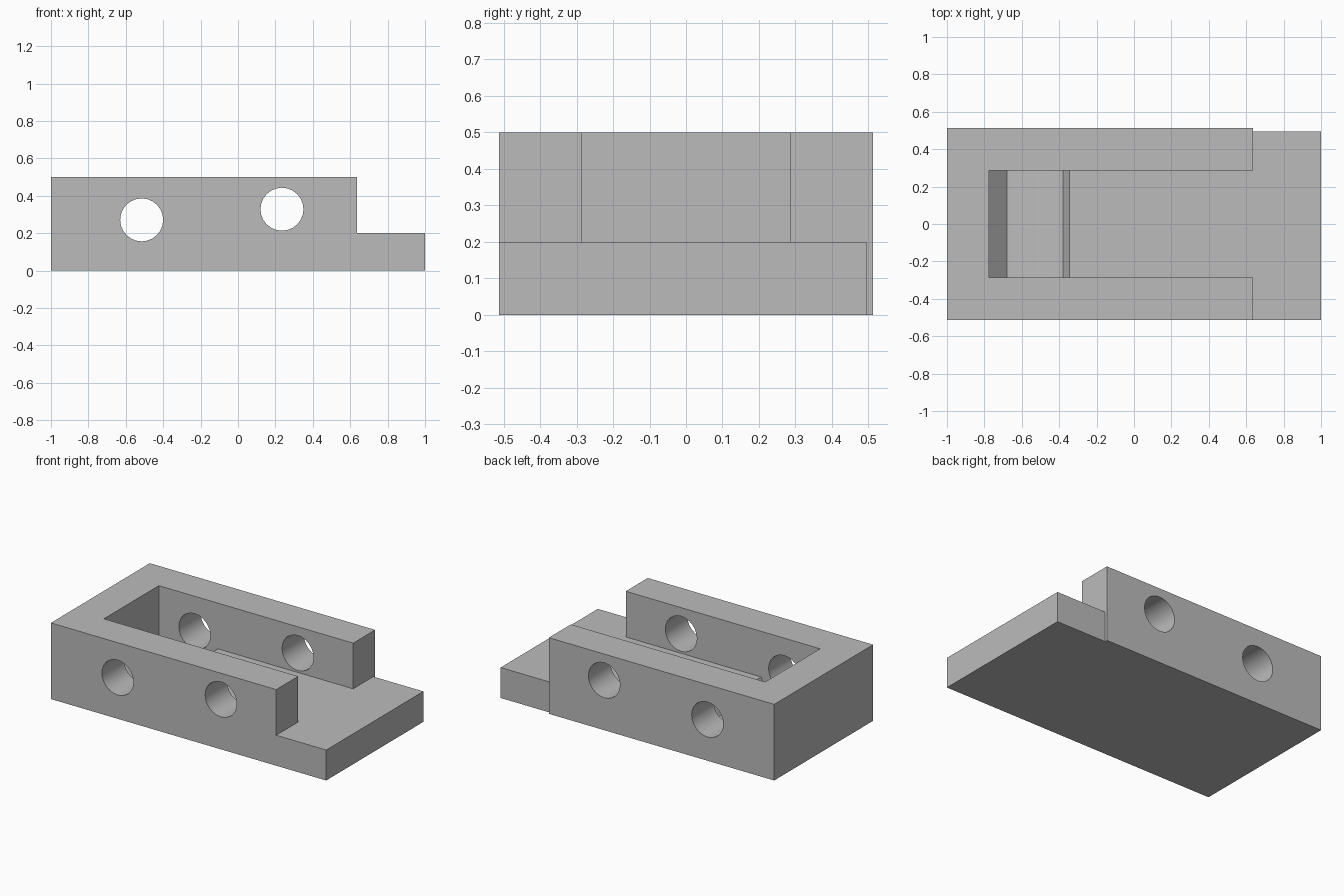
import bpy
import bmesh
import math

if "Cube" in bpy.data.objects:
    bpy.data.objects.remove(bpy.data.objects["Cube"], do_unlink=True)

grey = bpy.data.materials.new("plain_grey")
grey.use_nodes = True
colour = (0.5, 0.5, 0.5, 1)
grey.diffuse_color = colour
grey.node_tree.nodes["Principled BSDF"].inputs["Base Color"].default_value = colour


def prism(name, profile, y0, y1):
    """Extrude an xz profile along y."""
    bm = bmesh.new()
    face = bm.faces.new([bm.verts.new((x, y0, z)) for x, z in profile])
    grown = bmesh.ops.extrude_face_region(bm, geom=[face])
    moved = [v for v in grown["geom"] if isinstance(v, bmesh.types.BMVert)]
    bmesh.ops.translate(bm, vec=(0, y1 - y0, 0), verts=moved)
    bmesh.ops.recalc_face_normals(bm, faces=bm.faces)
    mesh = bpy.data.meshes.new(name)
    bm.to_mesh(mesh)
    bm.free()
    mesh.materials.append(grey)
    obj = bpy.data.objects.new(name, mesh)
    bpy.context.collection.objects.link(obj)
    return obj


def circle(cx, cz, r, sides=24):
    steps = [2 * math.pi * i / sides for i in range(sides)]
    return [(cx + r * math.cos(a), cz + r * math.sin(a)) for a in steps]


def cut(target, cutter):
    cutter.hide_render = True
    mod = target.modifiers.new(cutter.name, 'BOOLEAN')
    mod.operation = 'DIFFERENCE'
    mod.solver = 'EXACT'
    mod.object = cutter
    bpy.context.view_layer.objects.active = target
    bpy.ops.object.modifier_apply(modifier=mod.name)
    bpy.data.objects.remove(cutter, do_unlink=True)


half, plate, top, step = 0.513, 0.2, 0.5, 0.637

# Stepped block: tall body with a low front plate
body = prism("bracket_body", [(-1, 0), (1, 0), (1, plate), (step, plate),
                              (step, top), (-1, top)], -half, half)

# Open slot with a faceted trough at its closed end
cut(body, prism("slot_cutter", [(-0.775, 0.18), (-0.679, 0.08), (-0.513, 0.085),
                                (-0.38, 0.135), (-0.346, plate), (1.2, plate),
                                (1.2, 0.7), (-0.775, 0.7)], -0.285, 0.285))

# Plate is slightly narrower at the back
cut(body, prism("plate_cutter", [(step, -0.1), (1.2, -0.1), (1.2, 0.4), (step, 0.4)],
                0.495, 0.7))

# Cross holes through both side walls
for cx, cz in ((-0.515, 0.271), (0.235, 0.328)):
    cut(body, prism("hole_cutter", circle(cx, cz, 0.115), -0.8, 0.8))

bpy.ops.object.select_all(action='DESELECT')
body.select_set(True)
bpy.context.view_layer.objects.active = body
bpy.ops.object.shade_smooth_by_angle(angle=math.radians(20))
